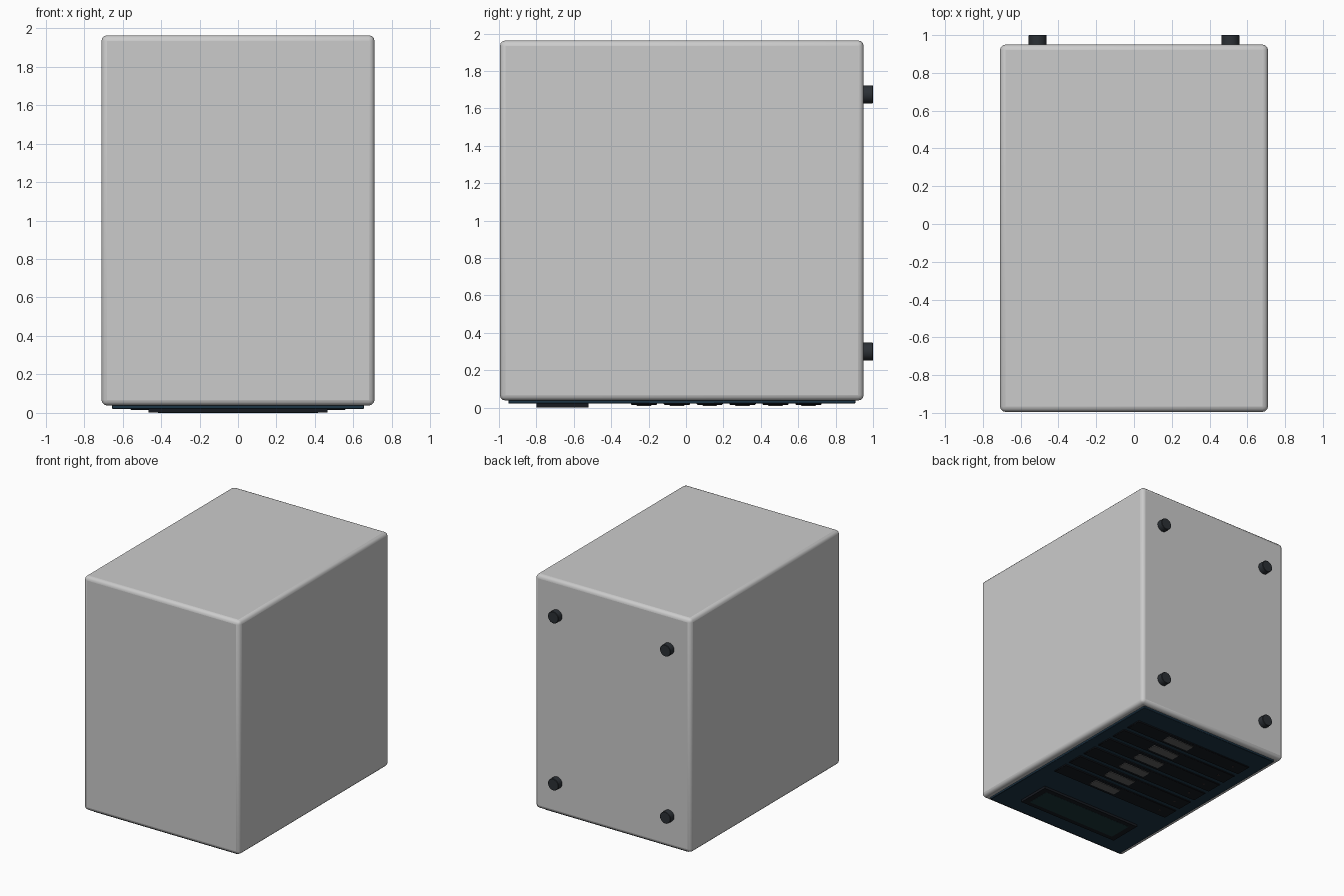
import bpy
from math import pi

if "Cube" in bpy.data.objects:
    bpy.data.objects.remove(bpy.data.objects["Cube"])


def material(name, rgb):
    m = bpy.data.materials.new(name)
    m.diffuse_color = (*rgb, 1)
    m.use_nodes = True
    m.node_tree.nodes["Principled BSDF"].inputs["Base Color"].default_value = m.diffuse_color
    return m


FEET = material("rubber", (0.025, 0.03, 0.036))
BLUE = material("panel_blue", (0.012, 0.035, 0.06))
BLACK = material("bay_black", (0.008, 0.01, 0.014))
GREY = material("handle_grey", (0.12, 0.12, 0.12))
GLASS = material("screen_glass", (0.01, 0.035, 0.04))
LED = material("led_dark", (0.04, 0.03, 0.03))


def finish(o, name, mat, bevel, segments):
    o.name = name
    if mat:
        o.data.materials.append(mat)
    bpy.ops.object.transform_apply(location=False, rotation=True, scale=True)
    if bevel:
        b = o.modifiers.new("bevel", "BEVEL")
        b.width, b.segments = bevel, segments
    bpy.ops.object.shade_smooth_by_angle(angle=0.52)
    return o


def box(name, x, y, z, mat=None, bevel=0, segments=1):
    """Box from (min, max) ranges on each axis."""
    r = (x, y, z)
    bpy.ops.mesh.primitive_cube_add(size=1, location=[(a + b) / 2 for a, b in r])
    o = bpy.context.object
    o.scale = [b - a for a, b in r]
    return finish(o, name, mat, bevel, segments)


def disc(name, loc, radius, depth, mat, rot=(0, 0, 0), bevel=0):
    bpy.ops.mesh.primitive_cylinder_add(vertices=24, radius=radius, depth=depth,
                                        location=loc, rotation=rot)
    return finish(bpy.context.object, name, mat, bevel, 1)


# Main housing
box("housing", (-0.71, 0.71), (-0.995, 0.95), (0.038, 1.963), None, 0.03, 3)

# Rubber feet on the back
for x in (-0.51, 0.51):
    for z in (0.30, 1.675):
        disc("foot", (x, 0.97, z), 0.048, 0.06, FEET, (pi / 2, 0, 0), 0.003)

# Face panel on the underside
box("face_panel", (-0.655, 0.655), (-0.95, 0.905), (0.021, 0.045), BLUE, 0.003)

# Drive bays with handle and indicator
for i in range(6):
    y = -0.225 + 0.176 * i
    box("drive_bay", (-0.56, 0.56), (y - 0.07, y + 0.07), (0.014, 0.03), BLACK, 0.005)
    box("bay_handle", (-0.02, 0.23), (y - 0.04, y + 0.04), (0.01, 0.02), GREY, 0.003)
    disc("bay_indicator", (-0.45, y, 0.015), 0.009, 0.006, LED)

# Display: frame bars around a slightly recessed screen
fz = (0.001, 0.03)
for s in (-1, 1):
    cy = -0.66 + s * 0.12
    box("display_frame_long", (-0.465, 0.465), (cy - 0.02, cy + 0.02), fz, BLACK)
    cx = s * 0.44
    box("display_frame_short", (cx - 0.025, cx + 0.025), (-0.76, -0.56), fz, BLACK)
box("display_screen", (-0.415, 0.415), (-0.76, -0.56), (0.0, 0.02), GLASS)
